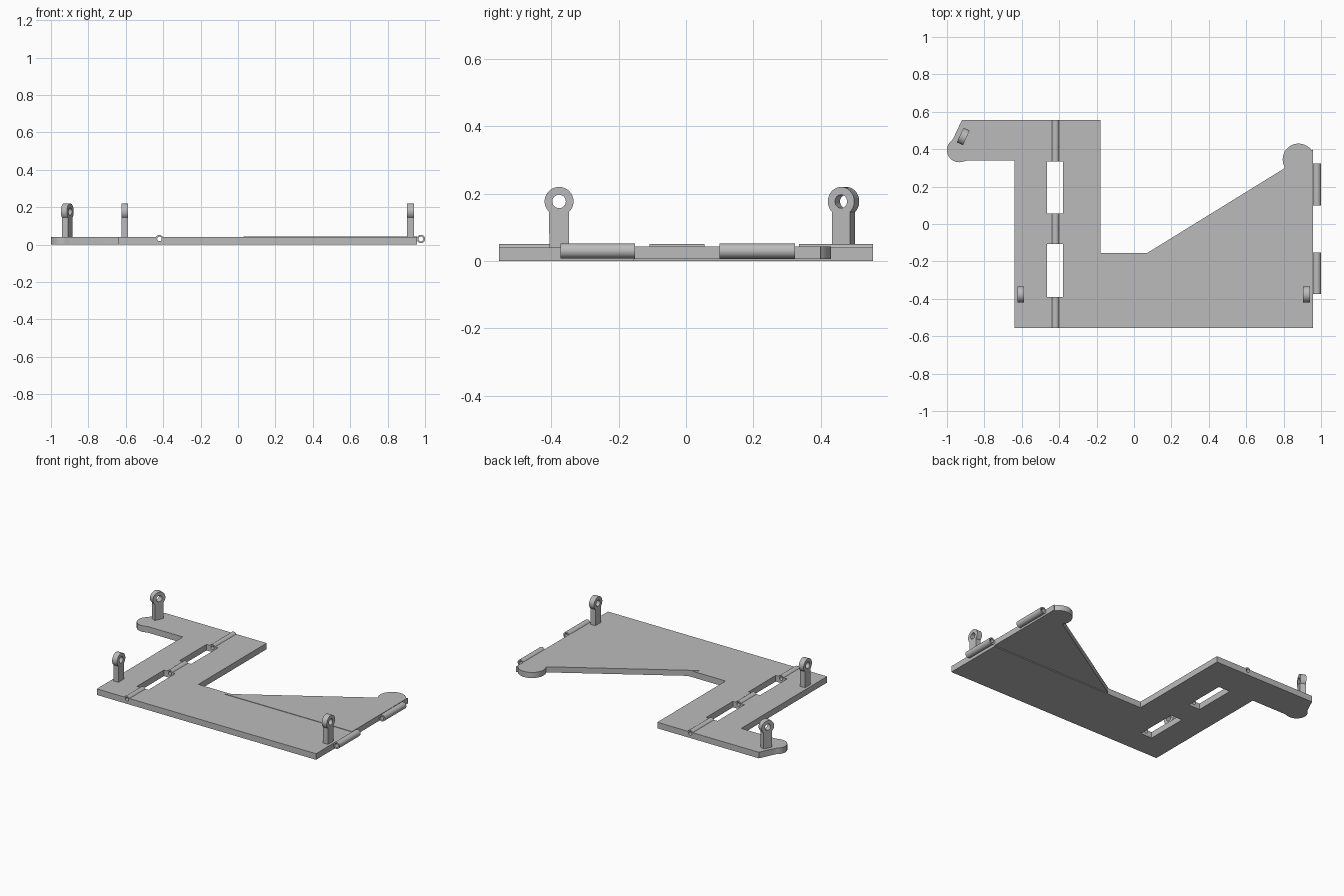
import bpy
import bmesh
from math import sin, cos, pi, radians
from mathutils import Matrix, Vector

old = bpy.data.objects.get("Cube")
if old:
    bpy.data.objects.remove(old, do_unlink=True)

grey = bpy.data.materials.new("plain grey")
grey.use_nodes = True
colour = (0.5, 0.5, 0.5, 1)
grey.diffuse_color = colour
grey.node_tree.nodes["Principled BSDF"].inputs["Base Color"].default_value = colour


def arc(cx, cy, r, start, end, n=20):
    angles = [radians(start + (end - start) * i / n) for i in range(n + 1)]
    return [(cx + r * cos(a), cy + r * sin(a)) for a in angles]


def prism(name, outline, low, high, matrix=None):
    """Extrude a flat outline from low to high along its local z."""
    bm = bmesh.new()
    face = bm.faces.new([bm.verts.new((x, y, low)) for x, y in outline])
    ext = bmesh.ops.extrude_face_region(bm, geom=[face])
    verts = [v for v in ext["geom"] if isinstance(v, bmesh.types.BMVert)]
    bmesh.ops.translate(bm, verts=verts, vec=(0, 0, high - low))
    bmesh.ops.recalc_face_normals(bm, faces=bm.faces)
    if matrix:
        bm.transform(matrix)
    mesh = bpy.data.meshes.new(name)
    bm.to_mesh(mesh)
    bm.free()
    mesh.materials.append(grey)
    obj = bpy.data.objects.new(name, mesh)
    bpy.context.collection.objects.link(obj)
    return obj


def rod(name, x, z, r, y0, y1):
    turn = Matrix.Translation((x, 0, z)) @ Matrix.Rotation(radians(-90), 4, "X")
    return prism(name, arc(0, 0, r, 0, 350, 35), y0, y1, turn)


def box(name, x0, x1, y0, y1, z0, z1):
    return prism(name, [(x0, y0), (x1, y0), (x1, y1), (x0, y1)], z0, z1)


def combine(obj, other, operation):
    mod = obj.modifiers.new(operation, "BOOLEAN")
    mod.object, mod.operation, mod.solver = other, operation, "EXACT"
    bpy.context.view_layer.objects.active = obj
    bpy.ops.object.modifier_apply(modifier=mod.name)
    bpy.data.objects.remove(other, do_unlink=True)


def smooth(obj):
    bpy.ops.object.select_all(action="DESELECT")
    obj.select_set(True)
    bpy.context.view_layer.objects.active = obj
    bpy.ops.object.shade_smooth_by_angle(angle=radians(30))


# Main plate with the rounded lobe at its back right corner
RIGHT, FRONT, BACK, THICK = 0.957, -0.555, 0.556, 0.04
outline = [(-0.64, FRONT), (RIGHT, FRONT), (RIGHT, -0.155), (-0.18, -0.155),
           (-0.18, BACK), (-0.92, BACK), (-0.965, 0.46)]
outline += arc(-0.935, 0.395, 0.065, 125, 290) + [(-0.89, 0.34), (-0.64, 0.34)]
plate = prism("main_plate", outline, 0, THICK)

# Long hinge barrel through the plate, two slots, then the pin bore
combine(plate, rod("barrel", -0.42, 0.03, 0.021, FRONT, BACK), "UNION")
for y0, y1 in ((0.055, 0.335), (-0.39, -0.108)):
    combine(plate, box("slot", -0.464, -0.38, y0, y1, -0.1, 0.1), "DIFFERENCE")
combine(plate, rod("bore", -0.42, 0.03, 0.012, -1, 1), "DIFFERENCE")
smooth(plate)

# Triangular wing, set a little higher, with a rounded tip
wing_outline = [(0.03, -0.18), (RIGHT, -0.18), (RIGHT, 0.40)]
wing_outline += arc(0.88, 0.345, 0.085, 35, 210) + [(0.80, 0.295)]
smooth(prism("triangular_wing", wing_outline, 0.006, 0.043))

# Hinge barrels on the left edge
for name, y0, y1 in (("front", -0.373, -0.152), ("back", 0.1, 0.323)):
    barrel = rod(name + "_edge_hinge", 0.978, 0.03, 0.022, y0, y1)
    combine(barrel, rod("bore", 0.978, 0.03, 0.013, -1, 1), "DIFFERENCE")
    smooth(barrel)


# Upright posts with a round pierced eye
def post(name, x, y, turn):
    place = (Matrix.Translation((x, y, 0)) @ Matrix.Rotation(radians(turn), 4, "Z")
             @ Matrix(((0, 0, 1, 0), (1, 0, 0, 0), (0, 1, 0, 0), (0, 0, 0, 1))))
    half, eye = 0.029, 0.177
    profile = [(-half, 0.03), (half, 0.03)] + arc(0, eye, 0.043, -47, 227, 32)
    obj = prism(name, profile, -0.018, 0.018, place)
    hole = prism("eye_hole", arc(0, eye, 0.02, 0, 345, 23), -0.1, 0.1, place)
    combine(obj, hole, "DIFFERENCE")
    smooth(obj)


post("front_left_post", 0.922, -0.377, 0)
post("front_right_post", -0.605, -0.377, 0)
post("back_right_post", -0.913, 0.468, -25)
